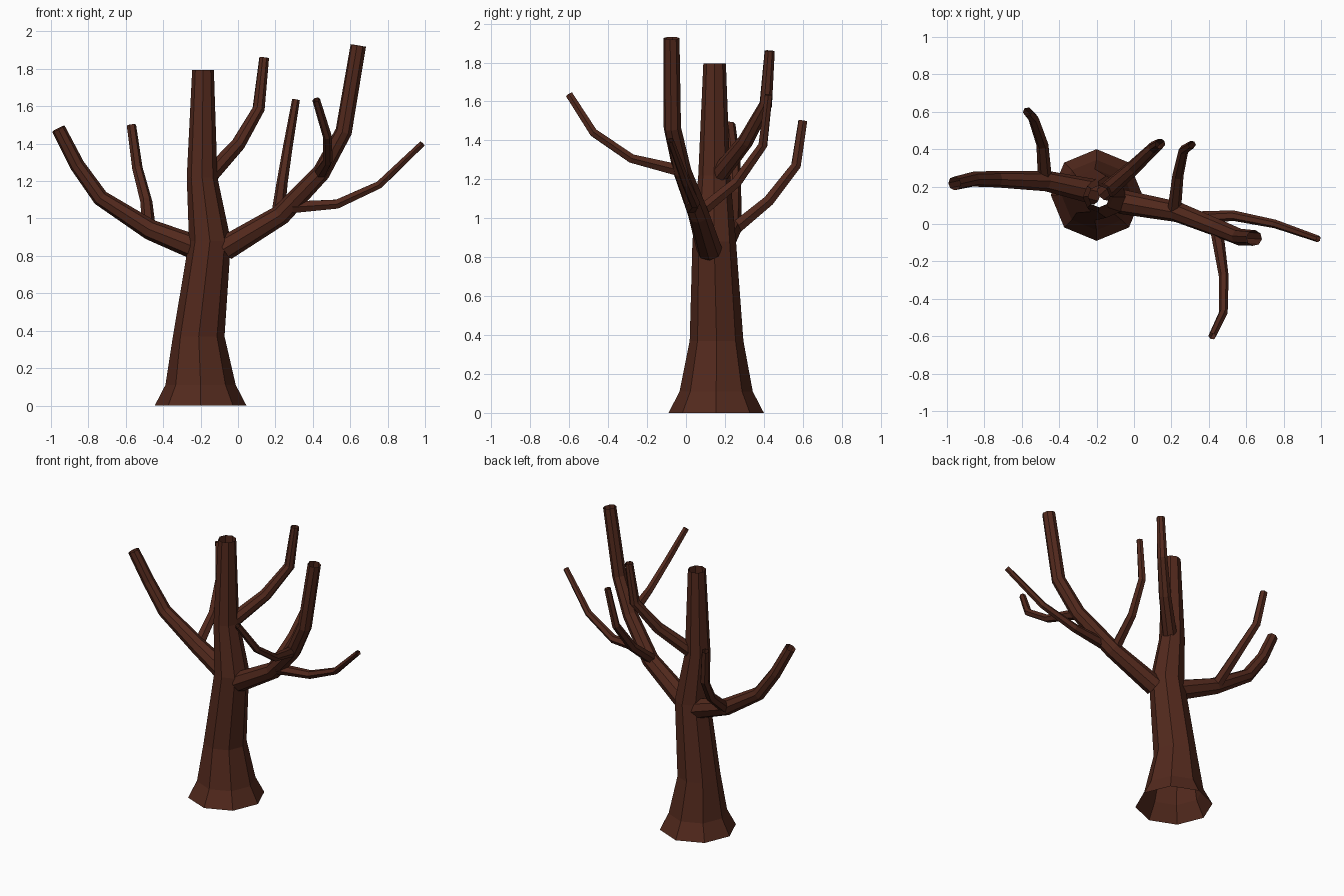
import bpy, bmesh, math
from mathutils import Vector

bark = bpy.data.materials.new("bark")
bark.diffuse_color = (0.085, 0.022, 0.012, 1)


def limb(name, sides, rings, level=False):
    """Open faceted tube through rings of (x, y, z, radius)."""
    pts = [Vector(r[:3]) for r in rings]
    bm = bmesh.new()
    loops, side = [], Vector((1, 0, 0))
    for i, p in enumerate(pts):
        t = Vector((0, 0, 0))
        if i > 0:
            t += (p - pts[i - 1]).normalized()
        if i < len(pts) - 1:
            t += (pts[i + 1] - p).normalized()
        t = Vector((0, 0, 1)) if level else t.normalized()
        if i == 0 and abs(t.x) > 0.8:
            side = Vector((0, 1, 0))
        side = (side - t * side.dot(t)).normalized()
        other = t.cross(side)
        loop = []
        for k in range(sides):
            a = 2 * math.pi * k / sides
            loop.append(bm.verts.new(p + rings[i][3] * (side * math.cos(a) + other * math.sin(a))))
        loops.append(loop)
    for lo, hi in zip(loops, loops[1:]):
        for k in range(sides):
            n = (k + 1) % sides
            bm.faces.new((lo[k], lo[n], hi[n], hi[k]))
    mesh = bpy.data.meshes.new(name)
    bm.to_mesh(mesh)
    bm.free()
    mesh.materials.append(bark)
    obj = bpy.data.objects.new(name, mesh)
    bpy.context.collection.objects.link(obj)


# Trunk with flared, open base
limb("trunk", 8, [
    (-0.20, 0.155, 0.00, 0.245), (-0.20, 0.155, 0.11, 0.188),
    (-0.21, 0.157, 0.37, 0.138), (-0.15, 0.145, 0.88, 0.112),
    (-0.192, 0.145, 1.22, 0.082), (-0.187, 0.147, 1.795, 0.058)], level=True)

# Main branches
limb("right_branch", 8, [
    (-0.07, 0.12, 0.84, 0.066), (0.23, 0.065, 1.02, 0.055),
    (0.445, -0.02, 1.245, 0.048), (0.565, -0.07, 1.465, 0.045),
    (0.643, -0.075, 1.925, 0.042)])
limb("left_branch", 8, [
    (-0.20, 0.17, 0.835, 0.068), (-0.47, 0.23, 0.94, 0.055),
    (-0.735, 0.24, 1.11, 0.044), (-0.86, 0.24, 1.285, 0.040),
    (-0.96, 0.217, 1.48, 0.037)])
limb("upper_branch", 8, [
    (-0.16, 0.165, 1.22, 0.048), (0.00, 0.305, 1.395, 0.040),
    (0.11, 0.41, 1.585, 0.034), (0.14, 0.43, 1.86, 0.027)])

# Twigs
limb("right_upright_twig", 6, [
    (0.215, 0.07, 1.03, 0.036), (0.235, 0.26, 1.185, 0.030),
    (0.265, 0.395, 1.375, 0.026), (0.31, 0.425, 1.635, 0.021)])
limb("right_outer_twig", 6, [
    (0.29, 0.03, 1.06, 0.036), (0.53, 0.045, 1.077, 0.028),
    (0.755, 0.00, 1.18, 0.023), (0.985, -0.08, 1.40, 0.018)])
limb("front_twig", 6, [
    (0.445, -0.05, 1.25, 0.034), (0.48, -0.28, 1.307, 0.026),
    (0.477, -0.475, 1.44, 0.024), (0.418, -0.60, 1.635, 0.021)])
limb("left_twig", 6, [
    (-0.475, 0.23, 0.93, 0.038), (-0.49, 0.425, 1.09, 0.032),
    (-0.538, 0.565, 1.27, 0.028), (-0.57, 0.60, 1.50, 0.025)])
